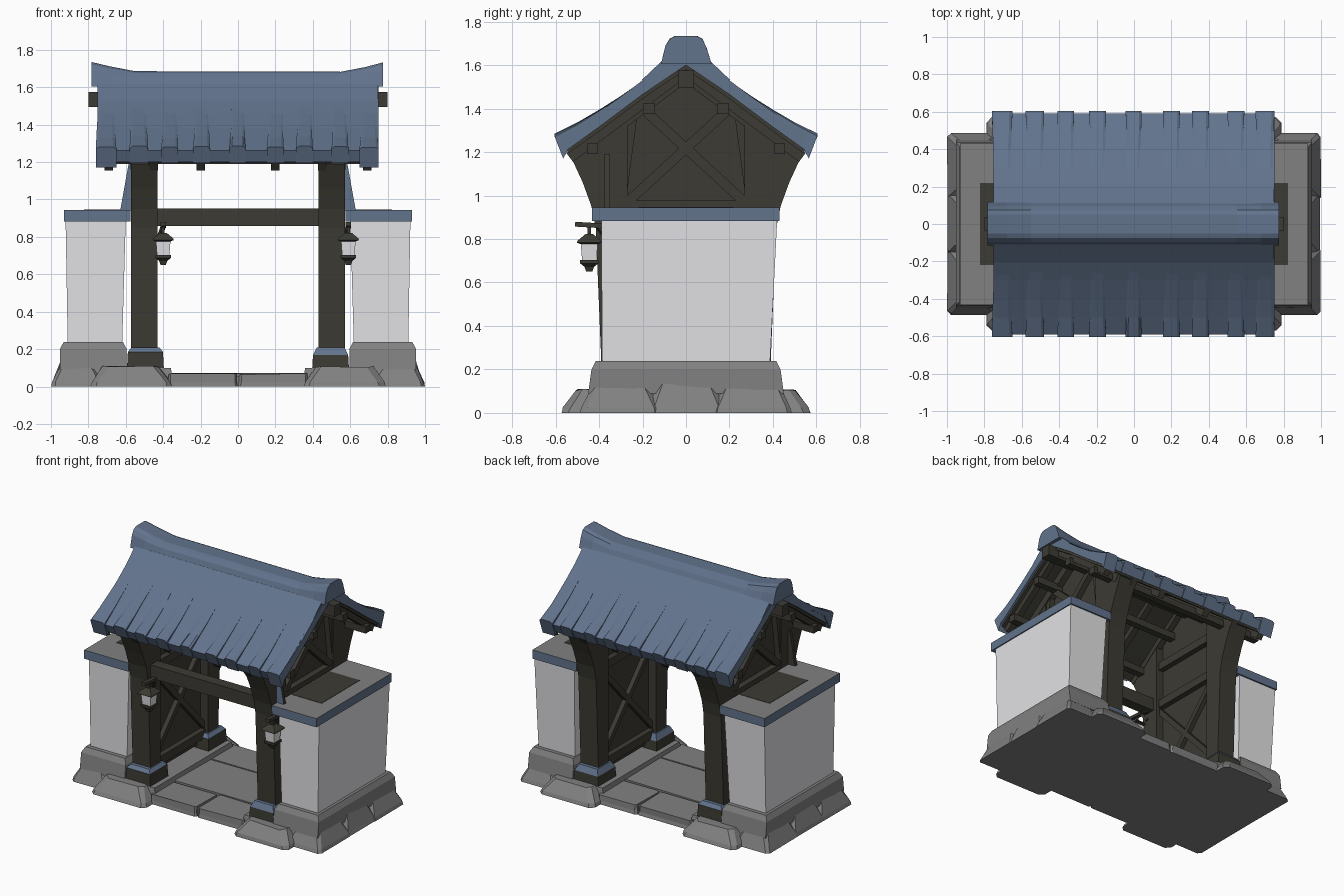
import bpy, bmesh, random
from mathutils import Vector

if "Cube" in bpy.data.objects:
    bpy.data.objects.remove(bpy.data.objects["Cube"])
random.seed(4)


def mat(name, rgb):
    m = bpy.data.materials.new(name)
    m.diffuse_color = (*rgb, 1)
    m.use_nodes = True
    m.node_tree.nodes["Principled BSDF"].inputs["Base Color"].default_value = m.diffuse_color
    return m


BLUE = mat("slate_blue", (0.122, 0.172, 0.265))
WOOD = mat("dark_wood", (0.045, 0.043, 0.033))
WHITE = mat("white_plaster", (0.76, 0.76, 0.78))
STONE = mat("grey_stone", (0.22, 0.22, 0.22))


def mesh(name, verts, faces, *mats):
    me = bpy.data.meshes.new(name)
    me.from_pydata([tuple(v) for v in verts], [], faces)
    bm = bmesh.new()
    bm.from_mesh(me)
    bmesh.ops.recalc_face_normals(bm, faces=bm.faces)
    bm.to_mesh(me)
    bm.free()
    for m in mats:
        me.materials.append(m)
    ob = bpy.data.objects.new(name, me)
    bpy.context.collection.objects.link(ob)
    return ob


def loft(name, rings, *mats):
    """Join equal closed rings into a capped solid."""
    n = len(rings[0])
    verts = [v for r in rings for v in r]
    faces = [(k * n + i, k * n + (i + 1) % n, (k + 1) * n + (i + 1) % n, (k + 1) * n + i)
             for k in range(len(rings) - 1) for i in range(n)]
    faces += [tuple(range(n)), tuple(range(len(verts) - n, len(verts)))]
    return mesh(name, verts, faces, *mats)


def rect(x0, x1, y0, y1, z):
    return [(x0, y0, z), (x1, y0, z), (x1, y1, z), (x0, y1, z)]


def block(name, m, x0, x1, y0, y1, z0, z1, inset=0.0, sx=1):
    a, b = sorted((x0 * sx, x1 * sx))
    i = inset
    return loft(name, [rect(a, b, y0, y1, z0), rect(a + i, b - i, y0 + i, y1 - i, z1)], m)


def prism(name, m, profile, x0, x1):
    return loft(name, [[(x, y, z) for y, z in profile] for x in (x0, x1)], m)


def beam(name, p, q, w, h, m=WOOD):
    """Square timber from p to q, h measured upward."""
    p, q = Vector(p), Vector(q)
    d = (q - p).normalized()
    s = d.cross(Vector((0, 0, 1))).normalized() * w / 2
    u = s.cross(d).normalized() * h / 2
    return loft(name, [[c - s - u, c + s - u, c + s + u, c - s + u] for c in (p, q)], m)


def rock(name, x0, x1, y0, y1, z1, inset, sx=1, chip=0.03):
    """Rough stone slab: low skirt, sloped sides, uneven top."""
    a, b = sorted((x0 * sx, x1 * sx))
    r = lambda s: random.uniform(0, s)
    rings = []
    for z, i in ((0, 0), (0.025, 0.004), (z1, inset)):
        j = min(0.01, inset) if z else 0.003
        top = 0.01 if z == z1 else 0
        c = chip
        A, B, C, D = a + i, b - i, y0 + i, y1 - i
        pts = [(A + c, C), (B - c, C), (B, C + c), (B, D - c), (B - c, D), (A + c, D), (A, D - c), (A, C + c)]
        cx, cy = (a + b) / 2, (y0 + y1) / 2
        rings.append([(x + (r(j) if x < cx else -r(j)), y + (r(j) if y < cy else -r(j)), z - r(top))
                      for x, y in pts])
    return loft(name, rings, STONE)


# --- roof: curved slope sections (y, z)
TOP = [(0, 1.65), (0.1, 1.6), (0.2, 1.53), (0.3, 1.455), (0.4, 1.385), (0.5, 1.32), (0.59, 1.262)]
UNDER = [(0.56, 1.2), (0.4, 1.315), (0.2, 1.465), (0, 1.60)]
RIBS = [(-0.76, -0.65), (-0.58, -0.48), (-0.41, -0.32), (-0.24, -0.15), (-0.045, 0.04),
        (0.155, 0.245), (0.31, 0.4), (0.5, 0.59), (0.65, 0.752)]

for sy, side in ((-1, "front"), (1, "back")):
    prism("roof_slope_" + side, BLUE, [(y * sy, z) for y, z in TOP + UNDER], -0.752, 0.75)
    prism("roof_boards_" + side, WOOD,
          [(y * sy, z) for y, z in [(0, 1.602), (0.2, 1.467), (0.4, 1.317), (0.55, 1.21),
                                    (0.54, 1.195), (0.4, 1.295), (0.2, 1.445), (0, 1.58)]], -0.735, 0.735)
    # raised tile ribs, growing toward the eave
    for x0, x1 in RIBS:
        grow = random.uniform(0.85, 1.15)
        drop = 0.03 if abs(x0 + x1) > 1.3 else 0.004
        rings = []
        for k, (y, z) in enumerate(TOP[2:]):
            t = k / 4
            w = (x1 - x0) * (0.36 + 0.14 * t)
            c = (x0 + x1) / 2 + random.uniform(-0.006, 0.006) * (1 - t)
            hgt = -0.004 + 0.024 * t * grow
            y = y + (0.014 if k == 4 else 0)
            low = (0.565, 1.2 - drop) if k == 4 else (y, z - 0.03)
            rings.append([(c - w, low[0] * sy, low[1]), (c - w, y * sy, z + hgt * 0.5),
                          (c - w * 0.7, y * sy, z + hgt), (c + w * 0.7, y * sy, z + hgt),
                          (c + w, y * sy, z + hgt * 0.5), (c + w, low[0] * sy, low[1])])
        loft("roof_rib_" + side, rings, BLUE)
    # rafters and purlins below the roof
    for x in (-0.69, -0.45, -0.2, 0.2, 0.45, 0.69):
        beam("rafter", (x, 0, 1.575), (x, sy * 0.535, 1.175), 0.045, 0.05)
    for y, z in ((0.17, 1.40), (0.43, 1.215)):
        beam("purlin", (-0.74, sy * y, z), (0.74, sy * y, z), 0.05, 0.05)
    # flashing that eases the ridge into the slope
    prism("ridge_skirt_" + side, BLUE, [(0, 1.64), (sy * 0.11, 1.62), (sy * 0.205, 1.53), (0, 1.6)], -0.75, 0.748)

beam("ridge_beam", (-0.8, 0, 1.535), (0.8, 0, 1.535), 0.075, 0.08)

# ridge cap with upturned ends
SEC = [(-0.115, 1.605), (-0.095, 1.655), (-0.075, 1.675), (-0.05, 1.683),
       (0.05, 1.683), (0.075, 1.675), (0.095, 1.65), (0.118, 1.605)]
loft("ridge_cap", [[(x, y, z + up * (z - 1.605) / 0.078) for y, z in SEC]
                   for x, up in ((-0.783, 0.052), (-0.68, 0.028), (-0.55, 0.003),
                                 (0.55, 0.0), (0.68, 0.025), (0.775, 0.05))], BLUE)

# --- everything repeated left and right
POST = [(0.27, 0.12), (0.385, 0.12), (0.415, 0.85), (0.435, 0.95), (0.475, 1.06),
        (0.535, 1.19), (0.5, 1.24), (0.27, 1.40)]
for sx in (-1, 1):
    # plaster wall, its cap and stone plinth
    a, b = sorted((0.62 * sx, 0.91 * sx))
    c, d = sorted((0.6 * sx, 0.922 * sx))
    loft("plaster_wall", [rect(a, b, -0.385, 0.385, 0.2), rect(c, d, -0.39, 0.42, 0.9)], WHITE)
    cap = block("wall_cap", BLUE, 0.575, 0.93, -0.432, 0.43, 0.882, 0.945, 0, sx)
    cap.data.materials.append(STONE)
    for p in cap.data.polygons:
        p.material_index = 1 if p.normal.z > 0.9 else 0
    block("cap_plate", WOOD, 0.58, 0.825, -0.22, 0.22, 0.94, 0.947, 0.002, sx)
    p0, p1 = sorted((0.595 * sx, 0.952 * sx))
    loft("wall_plinth", [rect(p0, p1, -0.45, 0.45, 0.09), rect(p0, p1, -0.435, 0.435, 0.2),
                         rect(p0 + 0.02, p1 - 0.02, -0.415, 0.415, 0.238)], STONE)
    # timber side panel reaching up into the gable
    prism("side_panel", WOOD, [(-0.4, 0.95), (-0.3, 0.9), (-0.3, 0.12), (0.3, 0.12), (0.3, 0.9), (0.4, 0.95),
                               (0.5, 1.22), (0.2, 1.455), (0, 1.59), (-0.2, 1.455), (-0.5, 1.22)],
          0.49 * sx, 0.525 * sx)
    # gable bracing outside, cross bracing inside
    xo, xi = 0.545 * sx, 0.475 * sx
    for s in (-1, 1):
        beam("gable_brace", (xo, -0.21 * s, 1.41), (xo, 0.28 * s, 0.96), 0.045, 0.045)
        beam("gable_stud", (xo, 0.3 * s, 0.95), (xo, 0.24 * s, 1.4), 0.04, 0.04)
        beam("gable_rafter", (xo, 0, 1.555), (xo, 0.5 * s, 1.185), 0.06, 0.06)
        beam("inner_brace", (xi, -0.29 * s, 0.24), (xi, 0.29 * s, 0.86), 0.035, 0.04)
    for z in (0.2, 0.9, 1.2):
        beam("inner_rail", (xi, -0.3, z), (xi, 0.3, z), 0.05, 0.06)
    beam("gable_sill", (xo, -0.36, 0.96), (xo, 0.36, 0.96), 0.05, 0.035)
    for sy in (-1, 1):
        # post with flared bracket top, on a footing with blue shoulder
        prism("gate_post", WOOD, [(y * sy, z) for y, z in POST], 0.43 * sx, 0.572 * sx)
        y0, y1 = sorted((0.23 * sy, 0.44 * sy))
        split = 0.185 if sx < 0 else 0.168
        block("post_footing", WOOD, 0.395, 0.595, y0, y1, 0.07, split, 0.006, sx)
        block("footing_shoulder", BLUE, 0.401, 0.589, y0 + 0.006, y1 - 0.006, split, 0.21, 0.02, sx)
        # foundation stones
        f0, f1 = sorted((0.18 * sy, 0.573 * sy))
        rock("post_slab", 0.35, 0.79, f0, f1, 0.11, 0.065, sx)
        o0, o1 = sorted((0.12 * sy, 0.488 * sy))
        rock("corner_slab", 0.72, 1.0, o0, o1, 0.132, 0.05, sx, 0.02)
    rock("side_slab", 0.7, 0.998, -0.18, 0.18, 0.137, 0.045, sx, 0.02)
    block("core_slab", STONE, 0.34, 0.96, -0.46, 0.46, 0, 0.1, 0.02, sx)
    # splash board between post and wall cap, blue on its front face
    board = loft("splash_board", [[(0.565 * sx, y, 0.94), (0.63 * sx, y, 0.94), (0.585 * sx, y, 1.19),
                                   (0.565 * sx, y, 1.19)] for y in (-0.375, -0.35)], BLUE, WOOD)
    for p in board.data.polygons:
        p.material_index = 0 if p.normal.y < -0.9 else 1

# --- front lintel
beam("lintel", (-0.45, -0.345, 0.905), (0.45, -0.345, 0.905), 0.08, 0.095)

# --- paving between the posts
for x0, x1, y0, y1 in ((-0.38, 0.0, -0.48, -0.22), (0.0, 0.38, -0.475, -0.22),
                       (-0.38, 0.38, -0.22, 0.2), (-0.38, 0.06, 0.2, 0.475), (0.06, 0.38, 0.2, 0.48)):
    rock("paving_stone", x0, x1, y0, y1, 0.073, 0.005, 1, 0.012)
block("paving_bed", STONE, -0.4, 0.4, -0.45, 0.45, 0, 0.056)

# --- lanterns, each on the right side of its front post
for x in (-0.4, 0.59):
    y = -0.445
    beam("lantern_arm", (x, -0.51, 0.868), (x, -0.34, 0.858), 0.03, 0.022)
    beam("lantern_bracket", (x - 0.02, -0.36, 0.8), (x, -0.4, 0.855), 0.02, 0.02)
    sq = lambda r, z: rect(x - r, x + r, y - r, y + r, z)
    loft("lantern_hanger", [sq(0.008, 0.81), sq(0.008, 0.865)], WOOD)
    loft("lantern_roof", [sq(0.036, 0.775), sq(0.057, 0.783), sq(0.054, 0.792), sq(0.018, 0.822)], WOOD)
    loft("lantern_body", [sq(0.033, 0.7), sq(0.039, 0.779)], WHITE)
    loft("lantern_base", [sq(0.014, 0.65), sq(0.022, 0.672), sq(0.042, 0.688), sq(0.042, 0.704)], WOOD)
